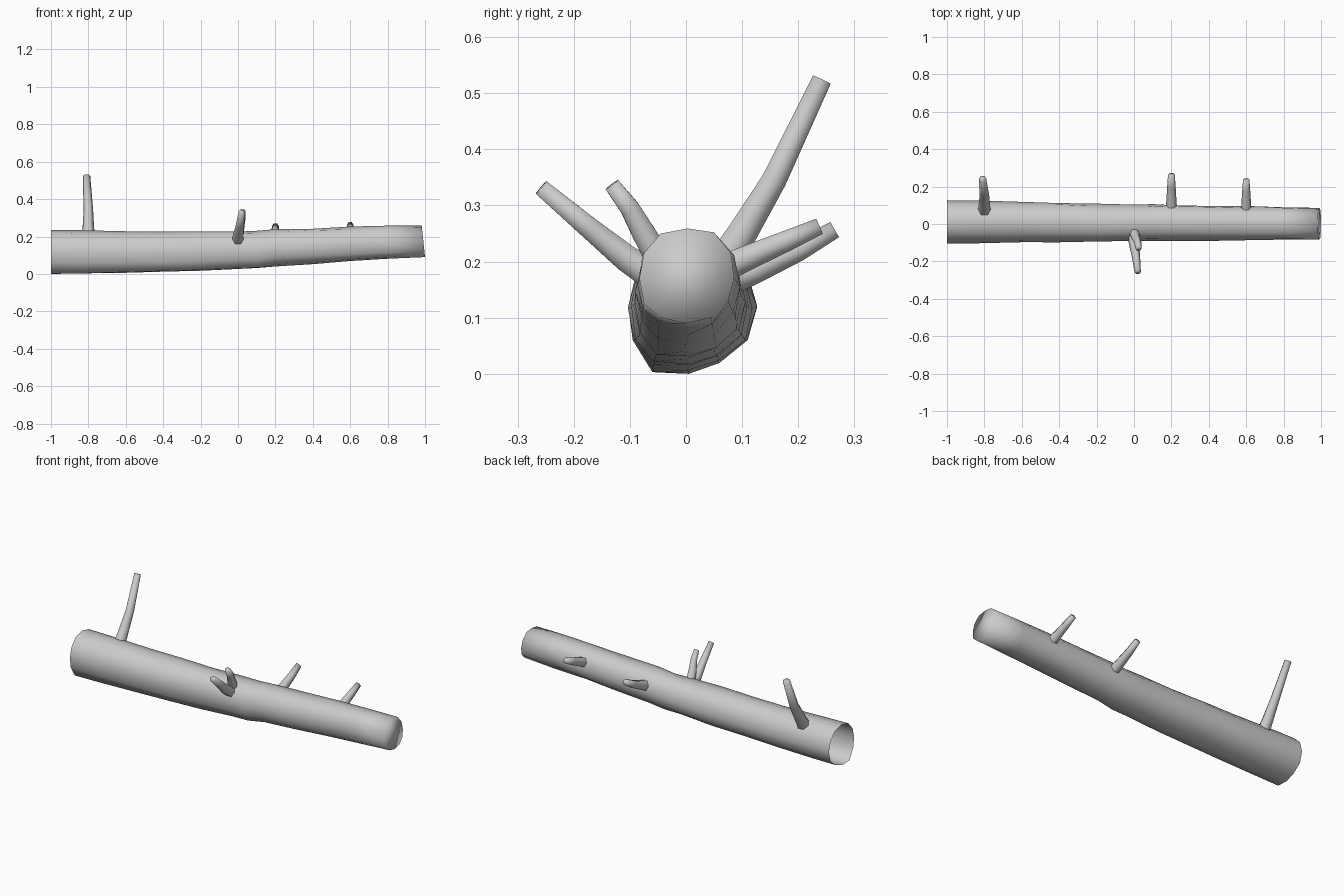
import bpy, math, random
from mathutils import Vector

if "Cube" in bpy.data.objects:
    bpy.data.objects.remove(bpy.data.objects["Cube"])

random.seed(4)


def loft(name, rings, cap_start, cap_end):
    n = len(rings[0])
    verts = [v for r in rings for v in r]
    faces = []
    for i in range(len(rings) - 1):
        for j in range(n):
            k = (j + 1) % n
            faces.append((i * n + j, i * n + k, (i + 1) * n + k, (i + 1) * n + j))
    if cap_start:
        faces.append(tuple(reversed(range(n))))
    if cap_end:
        faces.append(tuple((len(rings) - 1) * n + j for j in range(n)))
    mesh = bpy.data.meshes.new(name)
    mesh.from_pydata(verts, [], faces)
    # orient faces outward (rings run counter-clockwise about the path)
    mesh.update()
    ob = bpy.data.objects.new(name, mesh)
    bpy.context.collection.objects.link(ob)
    for p in mesh.polygons:
        p.use_smooth = True
    return ob


# Log: y,z outlines of the thick open end and the thin closed end
thick = [(-.06, .003), (.005, 0), (.06, .02), (.11, .06), (.127, .12), (.11, .18),
         (.07, .22), (.01, .235), (-.05, .22), (-.09, .175), (-.103, .12), (-.095, .06)]
thin = [(-.045, .10), (0, .09), (.045, .10), (.075, .13), (.086, .17), (.08, .215),
        (.05, .252), (.003, .259), (-.045, .25), (-.075, .215), (-.083, .17), (-.075, .125)]

# Stations along the log: x, vertical sag
stations = [(-1, 0), (-.85, -.005), (-.6, -.012), (-.4, -.016), (-.2, -.018), (0, -.018),
            (.1, -.020), (.2, -.012), (.4, -.008), (.6, -.003), (.8, -.001), (1, 0)]
rings = []
for x, sag in stations:
    t = (x + 1) / 2
    bump = 0 if abs(x) == 1 else .003
    ring = []
    for a, b in zip(thick, thin):
        y = a[0] + (b[0] - a[0]) * t + random.uniform(-bump, bump)
        z = a[1] + (b[1] - a[1]) * t + sag + random.uniform(-bump, bump)
        slant = .018 * (z - .09) / .17 if x == 1 else 0
        ring.append((x - slant, y, z))
    rings.append(ring)
loft("log", rings, False, True)


# Branch stubs: tapered six-sided tubes along a path
def branch(name, path, r0, r1, sides=6):
    pts = [Vector(p) for p in path]
    rings = []
    for i, p in enumerate(pts):
        d = (pts[min(i + 1, len(pts) - 1)] - pts[max(i - 1, 0)]).normalized()
        u = Vector((1, 0, 0))
        u = (u - d * u.dot(d)).normalized()
        w = d.cross(u)
        r = r0 + (r1 - r0) * i / (len(pts) - 1)
        rings.append([p + (u * math.cos(a) + w * math.sin(a)) * r
                      for a in (2 * math.pi * j / sides for j in range(sides))])
    loft(name, rings, False, True)


branch("tall_branch", [(-.80, .055, .18), (-.80, .10, .25), (-.80, .157, .345), (-.81, .242, .524)], .036, .020)
branch("front_branch_long", [(0, -.05, .17), (0, -.105, .205), (.01, -.17, .258), (.02, -.258, .332)], .033, .017)
branch("front_branch_short", [(0, -.04, .19), (.01, -.075, .25), (.02, -.10, .295), (.025, -.132, .337)], .028, .016)
branch("back_branch_middle", [(.20, .06, .16), (.20, .12, .183), (.20, .20, .22), (.20, .265, .257)], .032, .018)
branch("back_branch_end", [(.60, .05, .18), (.60, .11, .207), (.60, .18, .237), (.60, .238, .263)], .030, .017)
